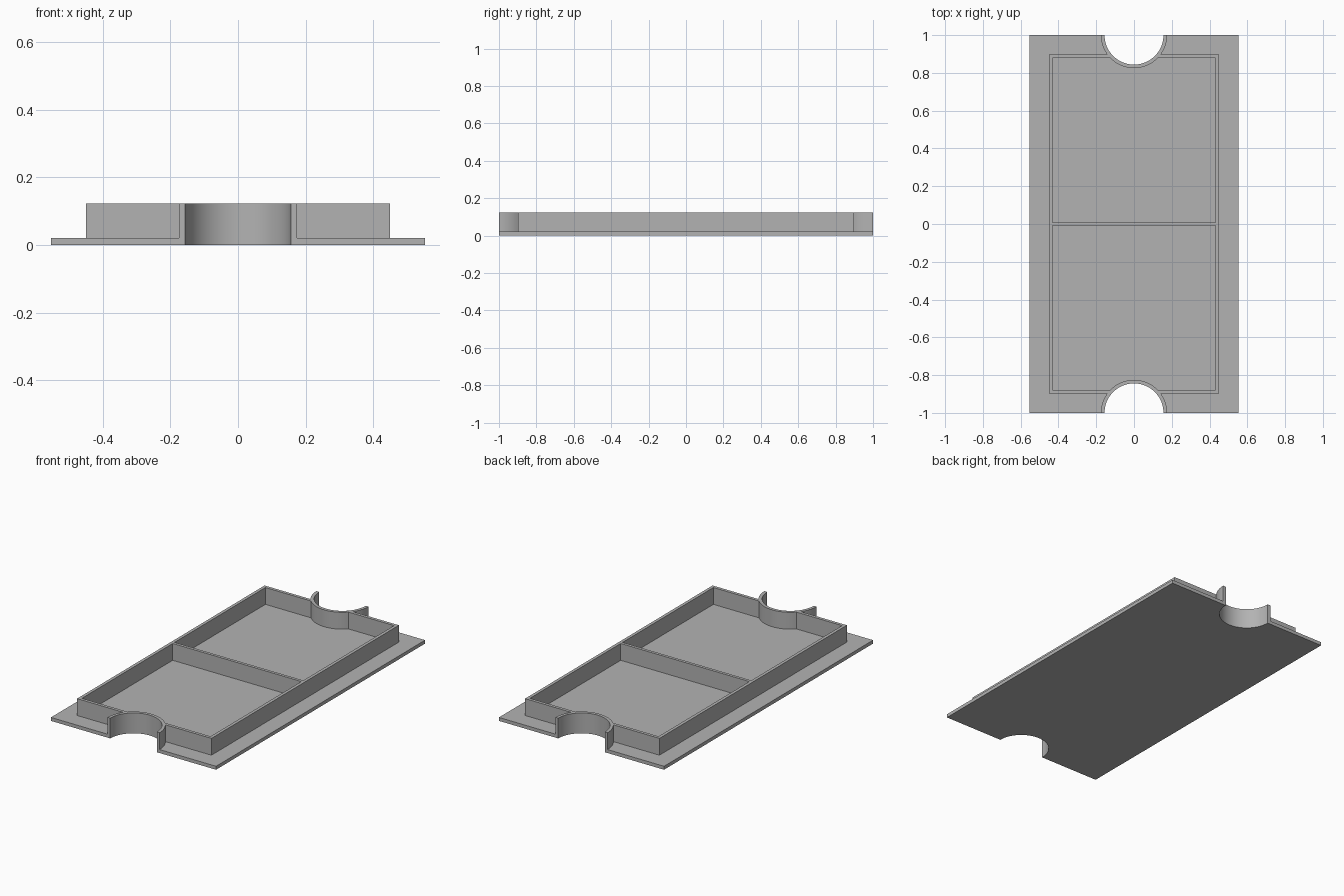
import bpy
import bmesh
from math import asin, cos, pi, sin

cube = bpy.data.objects.get("Cube")
if cube:
    bpy.data.objects.remove(cube, do_unlink=True)

# Main dimensions
PLATE_X, END_Y, PLATE_Z = 0.553, 1.0, 0.021
FRAME_X, FRAME_Y, TOP_Z = 0.45, 0.897, 0.123
WALL, DIVIDER = 0.019, 0.009
NOTCH_R = 0.156
COLLAR_R = NOTCH_R + WALL

grey = bpy.data.materials.new("plain grey")
grey.use_nodes = True
grey.diffuse_color = (0.45, 0.45, 0.45, 1)
grey.node_tree.nodes["Principled BSDF"].inputs["Base Color"].default_value = grey.diffuse_color


def arc(radius, start, end):
    """Arc about the middle of the front edge."""
    steps = max(3, round(abs(end - start) * 16))
    angles = [start + (end - start) * i / steps for i in range(steps + 1)]
    return [(radius * cos(a), radius * sin(a) - END_Y) for a in angles]


def half_turn(points):
    return [(-x, -y) for x, y in points]


def extruded(name, loops, bottom, top):
    """Solid from an outline; any further loops become holes."""
    curve = bpy.data.curves.new(name, "CURVE")
    curve.dimensions = "2D"
    curve.fill_mode = "BOTH"
    curve.extrude = (top - bottom) / 2
    for loop in loops:
        spline = curve.splines.new("POLY")
        spline.points.add(len(loop) - 1)
        spline.use_cyclic_u = True
        for point, (x, y) in zip(spline.points, loop):
            point.co = (x, y, 0, 1)
    temp = bpy.data.objects.new(name + "_outline", curve)
    bpy.context.collection.objects.link(temp)
    bpy.context.view_layer.update()
    mesh = bpy.data.meshes.new_from_object(
        temp.evaluated_get(bpy.context.evaluated_depsgraph_get()))
    bpy.data.objects.remove(temp, do_unlink=True)

    bm = bmesh.new()
    bm.from_mesh(mesh)
    bmesh.ops.remove_doubles(bm, verts=bm.verts, dist=1e-5)
    bmesh.ops.translate(bm, verts=bm.verts, vec=(0, 0, (bottom + top) / 2))
    bmesh.ops.recalc_face_normals(bm, faces=bm.faces)
    bm.to_mesh(mesh)
    bm.free()
    mesh.materials.clear()
    mesh.materials.append(grey)
    obj = bpy.data.objects.new(name, mesh)
    bpy.context.collection.objects.link(obj)
    return obj


# Base plate with a round notch in each end
plate_end = [(-PLATE_X, -END_Y), *arc(NOTCH_R, pi, 0), (PLATE_X, -END_Y)]
tray = extruded("tray", [plate_end + half_turn(plate_end)], 0, PLATE_Z)

# Frame outline with a collar around each notch
join = asin((END_Y - FRAME_Y) / COLLAR_R)
frame_end = [(-FRAME_X, -FRAME_Y), *arc(COLLAR_R, pi - join, pi),
             *arc(NOTCH_R, pi, 0), *arc(COLLAR_R, 0, join), (FRAME_X, -FRAME_Y)]

# Two compartments either side of the divider
in_x, in_y = FRAME_X - WALL, FRAME_Y - WALL
bend = asin((END_Y - in_y) / COLLAR_R)
pocket = [(-in_x, -in_y), *arc(COLLAR_R, pi - bend, bend), (in_x, -in_y),
          (in_x, -DIVIDER), (-in_x, -DIVIDER)]
walls = extruded("walls", [frame_end + half_turn(frame_end), pocket, half_turn(pocket)],
                 PLATE_Z / 2, TOP_Z)
walls.hide_render = True

# Join the walls to the plate as one solid
bpy.context.view_layer.objects.active = tray
union = tray.modifiers.new("join walls", "BOOLEAN")
union.operation = "UNION"
union.solver = "EXACT"
union.object = walls
bpy.ops.object.modifier_apply(modifier=union.name)
bpy.data.objects.remove(walls, do_unlink=True)

# Clean flat faces, then smooth only the curved walls
bm = bmesh.new()
bm.from_mesh(tray.data)
bmesh.ops.remove_doubles(bm, verts=bm.verts, dist=1e-5)
bmesh.ops.dissolve_limit(bm, angle_limit=0.01, verts=bm.verts, edges=bm.edges)
bm.to_mesh(tray.data)
bm.free()
bpy.ops.object.select_all(action="DESELECT")
tray.select_set(True)
bpy.ops.object.shade_smooth_by_angle(angle=0.5)
